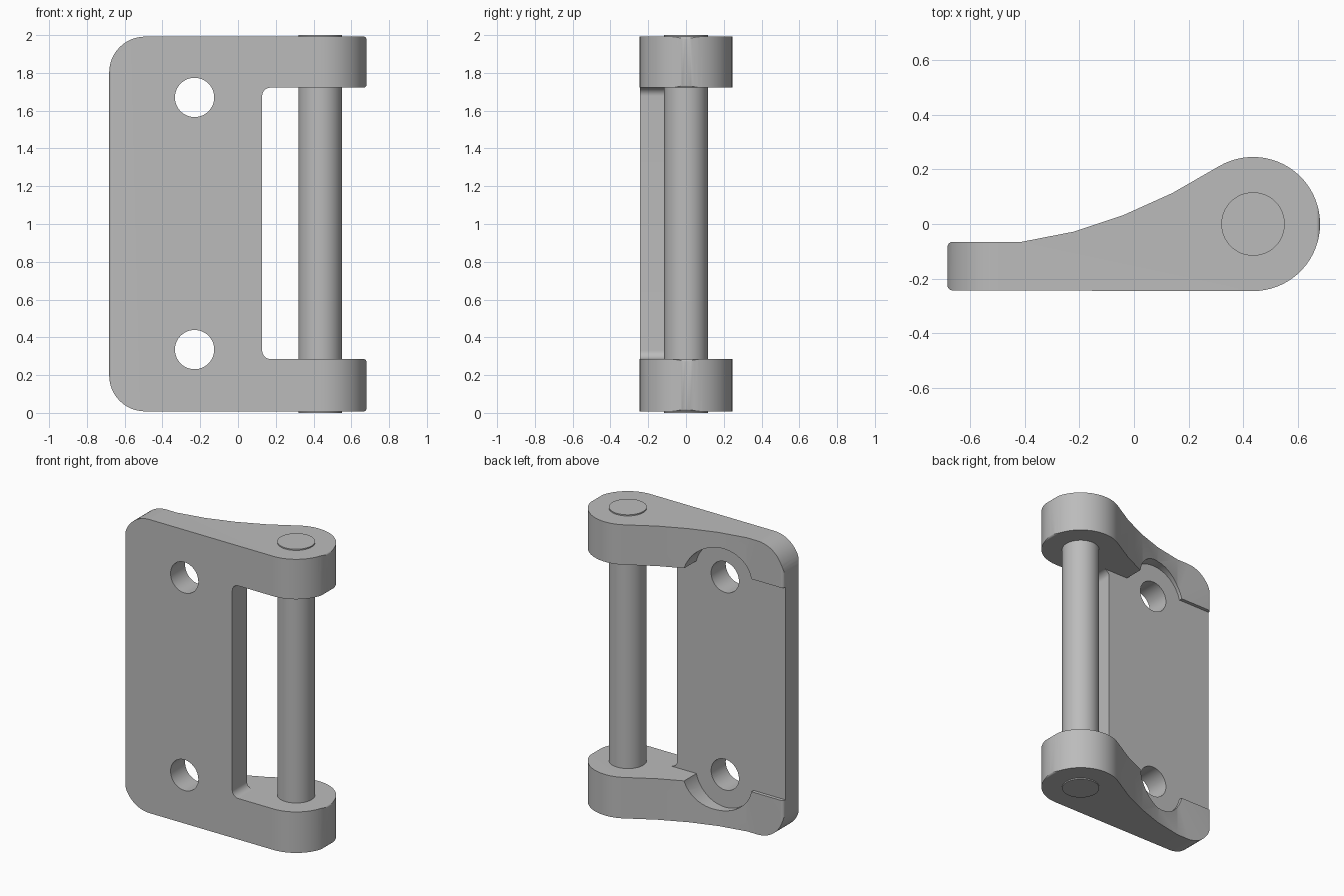
import bpy, bmesh
from math import sin, cos, pi, radians
from mathutils import Vector

if "Cube" in bpy.data.objects:
    bpy.data.objects.remove(bpy.data.objects["Cube"])

steel = bpy.data.materials.new("plain grey")
steel.use_nodes = True
grey = (0.5, 0.5, 0.5, 1)
steel.diffuse_color = grey
steel.node_tree.nodes["Principled BSDF"].inputs["Base Color"].default_value = grey

PIN_X, PIN_R, BOSS_R = 0.435, 0.116, 0.245
LEFT, RIGHT, FRONT = -0.682, 0.68, -0.243
LOW, HIGH = 0.008, 1.992
ARM_LOW, ARM_HIGH = 0.285, 1.722


def rounded(corners):
    """Outline from (x, y, radius) corners, each replaced by a fillet arc."""
    out = []
    for i, (x, y, r) in enumerate(corners):
        p = Vector((x, y))
        if r == 0:
            out.append(p)
            continue
        a = (Vector(corners[i - 1][:2]) - p).normalized()
        b = (Vector(corners[(i + 1) % len(corners)][:2]) - p).normalized()
        centre = p + (a + b) * r      # right-angled corners
        for k in range(13):
            t = k / 12 * pi / 2
            out.append(centre - b * r * cos(t) - a * r * sin(t))
    return out


def extrude(name, outline, axis, start, end):
    """Prism of a 2D outline along y (outline in x, z) or z (outline in x, y)."""
    bm = bmesh.new()
    place = (lambda p: (p[0], start, p[1])) if axis == "y" else (lambda p: (p[0], p[1], start))
    face = bm.faces.new([bm.verts.new(place(p)) for p in outline])
    moved = bmesh.ops.extrude_face_region(bm, geom=[face])["geom"]
    step = Vector((0, end - start, 0)) if axis == "y" else Vector((0, 0, end - start))
    bmesh.ops.translate(bm, vec=step, verts=[v for v in moved if isinstance(v, bmesh.types.BMVert)])
    bmesh.ops.recalc_face_normals(bm, faces=bm.faces)
    mesh = bpy.data.meshes.new(name)
    bm.to_mesh(mesh)
    bm.free()
    mesh.materials.append(steel)
    obj = bpy.data.objects.new(name, mesh)
    bpy.context.collection.objects.link(obj)
    return obj


def circle(x, y, r, n=48):
    return [(x + r * cos(2 * pi * k / n), y + r * sin(2 * pi * k / n)) for k in range(n)]


def select(obj):
    bpy.ops.object.select_all(action="DESELECT")
    obj.select_set(True)
    bpy.context.view_layer.objects.active = obj


def combine(obj, tool, operation):
    select(obj)
    mod = obj.modifiers.new("cut", "BOOLEAN")
    mod.operation, mod.solver, mod.object = operation, "EXACT", tool
    bpy.ops.object.modifier_apply(modifier=mod.name)
    bpy.data.objects.remove(tool)


# Bracket: front outline crossed with the teardrop top outline
bracket = extrude("bracket", rounded([
    (LEFT, LOW, 0.19), (RIGHT, LOW, 0.015), (RIGHT, ARM_LOW, 0.015),
    (0.128, ARM_LOW, 0.045), (0.128, ARM_HIGH, 0.045),
    (RIGHT, ARM_HIGH, 0.015), (RIGHT, HIGH, 0.015), (LEFT, HIGH, 0.19)]), "y", -0.4, 0.4)

boss = [(PIN_X + BOSS_R * cos(a), BOSS_R * sin(a))
        for a in (radians(-90 + 210 * k / 40) for k in range(41))]
sweep = [(0.14, 0.113), (-0.04, 0.032), (-0.22, -0.028), (-0.41, -0.065)]
tail = rounded([(LEFT, -0.065, 0.02), (LEFT, FRONT, 0.02), (0, FRONT, 0), (0, -0.065, 0)])[:26]
combine(bracket, extrude("top_outline", boss + sweep + tail, "z", -0.1, 2.1), "INTERSECT")

# Recess behind the plate, between the arms
PLATE_BACK = -0.088
recess = [(-0.8, ARM_LOW), (0.8, ARM_LOW), (0.8, ARM_HIGH), (-0.8, ARM_HIGH)]
combine(bracket, extrude("recess", recess, "y", PLATE_BACK, 0.5), "DIFFERENCE")

# Screw holes with clearance for the screw heads
for z in (0.335, 1.67):
    combine(bracket, extrude("clearance", circle(-0.23, z, 0.22), "y", PLATE_BACK, 0.5), "DIFFERENCE")
    combine(bracket, extrude("hole", circle(-0.23, z, 0.104), "y", -0.5, 0.5), "DIFFERENCE")

# Hinge pin
pin = extrude("hinge_pin", circle(PIN_X, 0, PIN_R), "z", 0, 2)

for obj in (bracket, pin):
    select(obj)
    bpy.ops.object.shade_smooth_by_angle(angle=radians(25))
